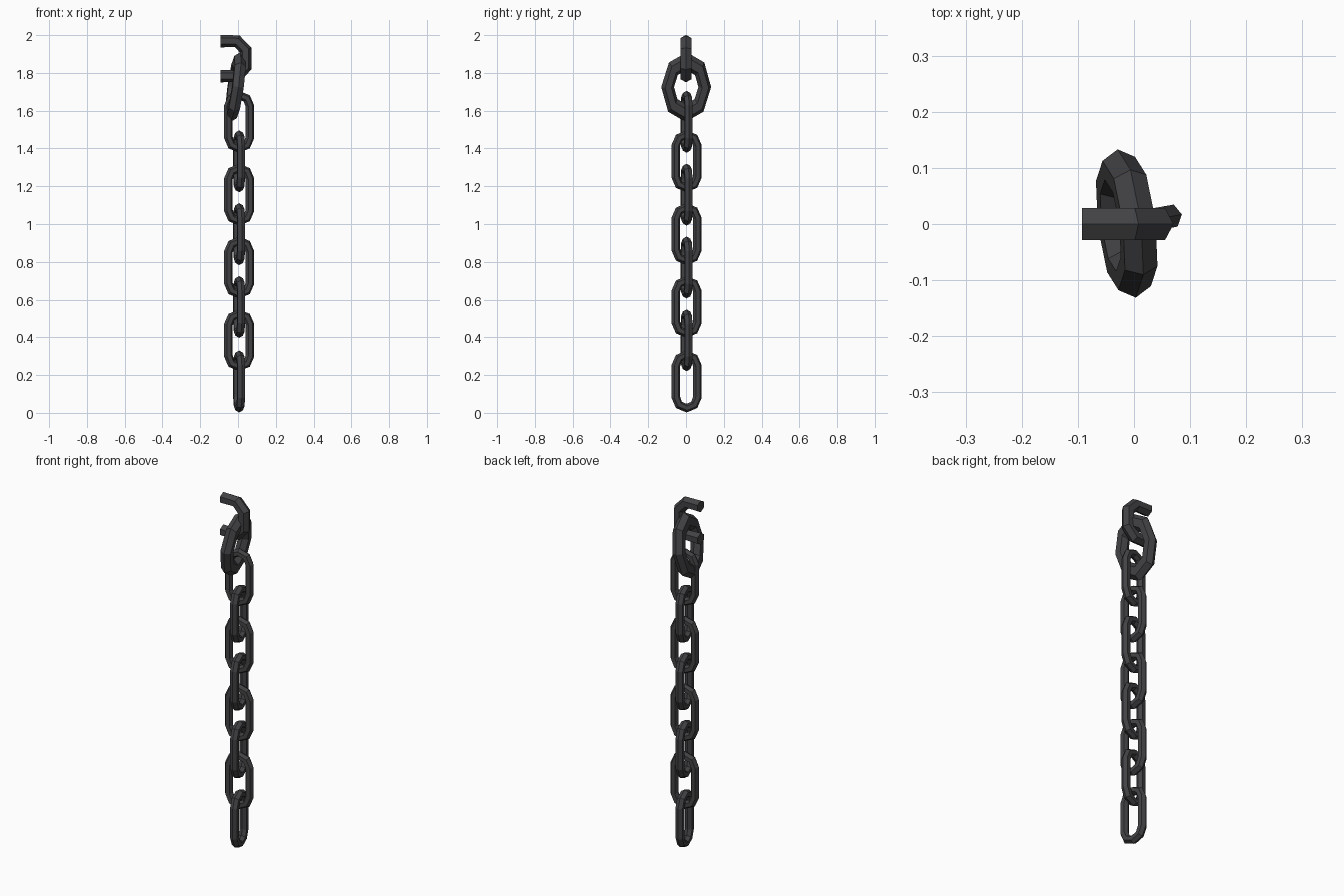
import bpy, bmesh
from math import sin, cos, pi, radians
from mathutils import Vector, Matrix

if "Cube" in bpy.data.objects:
    bpy.data.objects.remove(bpy.data.objects["Cube"])

iron = bpy.data.materials.new("dark_iron")
iron.diffuse_color = (0.055, 0.055, 0.06, 1)
iron.use_nodes = True
iron.node_tree.nodes["Principled BSDF"].inputs["Base Color"].default_value = iron.diffuse_color


def sweep(name, path, r, closed, matrix, sides=6):
    """Sweep a hexagon (corner facing outward) along a path in the local XZ plane."""
    bm = bmesh.new()
    pts = [Vector((x, 0, z)) for x, z in path]
    n = len(pts)
    rings = []
    for i, p in enumerate(pts):
        a = pts[i - 1] if (closed or i > 0) else p
        b = pts[(i + 1) % n] if (closed or i < n - 1) else p
        d = Vector((0, 0, 0))
        for seg in (p - a, b - p):
            if seg.length > 1e-6:
                d += seg.normalized()
        d.normalize()
        out = Vector((d.z, 0, -d.x))
        rings.append([bm.verts.new(p + out * (r * cos(2 * pi * k / sides))
                                   + Vector((0, r * sin(2 * pi * k / sides), 0)))
                      for k in range(sides)])
    for i in range(n if closed else n - 1):
        r0, r1 = rings[i], rings[(i + 1) % n]
        for k in range(sides):
            j = (k + 1) % sides
            bm.faces.new((r0[k], r0[j], r1[j], r1[k]))
    if not closed:
        bm.faces.new(rings[0])
        bm.faces.new(rings[-1])
    bm.transform(matrix)
    bmesh.ops.recalc_face_normals(bm, faces=bm.faces)
    mesh = bpy.data.meshes.new(name)
    bm.to_mesh(mesh)
    bm.free()
    mesh.materials.append(iron)
    ob = bpy.data.objects.new(name, mesh)
    bpy.context.collection.objects.link(ob)
    return ob


def arc(rad, start, cz):
    return [(rad * cos(radians(start + 45 * k)), cz + rad * sin(radians(start + 45 * k)))
            for k in range(5)]


# Chain links: two half-octagon ends joined by straight sides, alternating 90 degrees
link = arc(0.058, 0, 0.083) + arc(0.058, 180, -0.083)
for i in range(8):
    pair, odd = divmod(i, 2)
    z = (1.332 if odd else 1.541) - 0.3855 * pair
    if i == 7:
        z = 0.166
    yaw = radians(10 + 90 * odd)
    m = Matrix.Translation((0.006, 0.003, z)) @ Matrix.Rotation(yaw, 4, 'Z')
    sweep(f"chain_link_{i + 1}", link, 0.023, True, m)

# Large oval ring, leaning and slightly turned
oct_ring = [(0.099 * cos(k * pi / 4), 0.099 * sin(k * pi / 4)) for k in range(8)]
m = (Matrix.Translation((-0.013, 0.001, 1.725))
     @ Matrix.Rotation(radians(97), 4, 'Z')
     @ Matrix.Rotation(radians(8), 4, 'X')
     @ Matrix.Diagonal((1, 1, 1.4, 1)))
sweep("large_ring", oct_ring, 0.034, True, m)

# Wall hook: open bracket with chamfered corners
hook = [(-0.093, 1.783), (-0.005, 1.783), (0.04, 1.83),
        (0.04, 1.921), (-0.005, 1.968), (-0.093, 1.968)]
sweep("wall_hook", hook, 0.033, False, Matrix.Identity(4))
